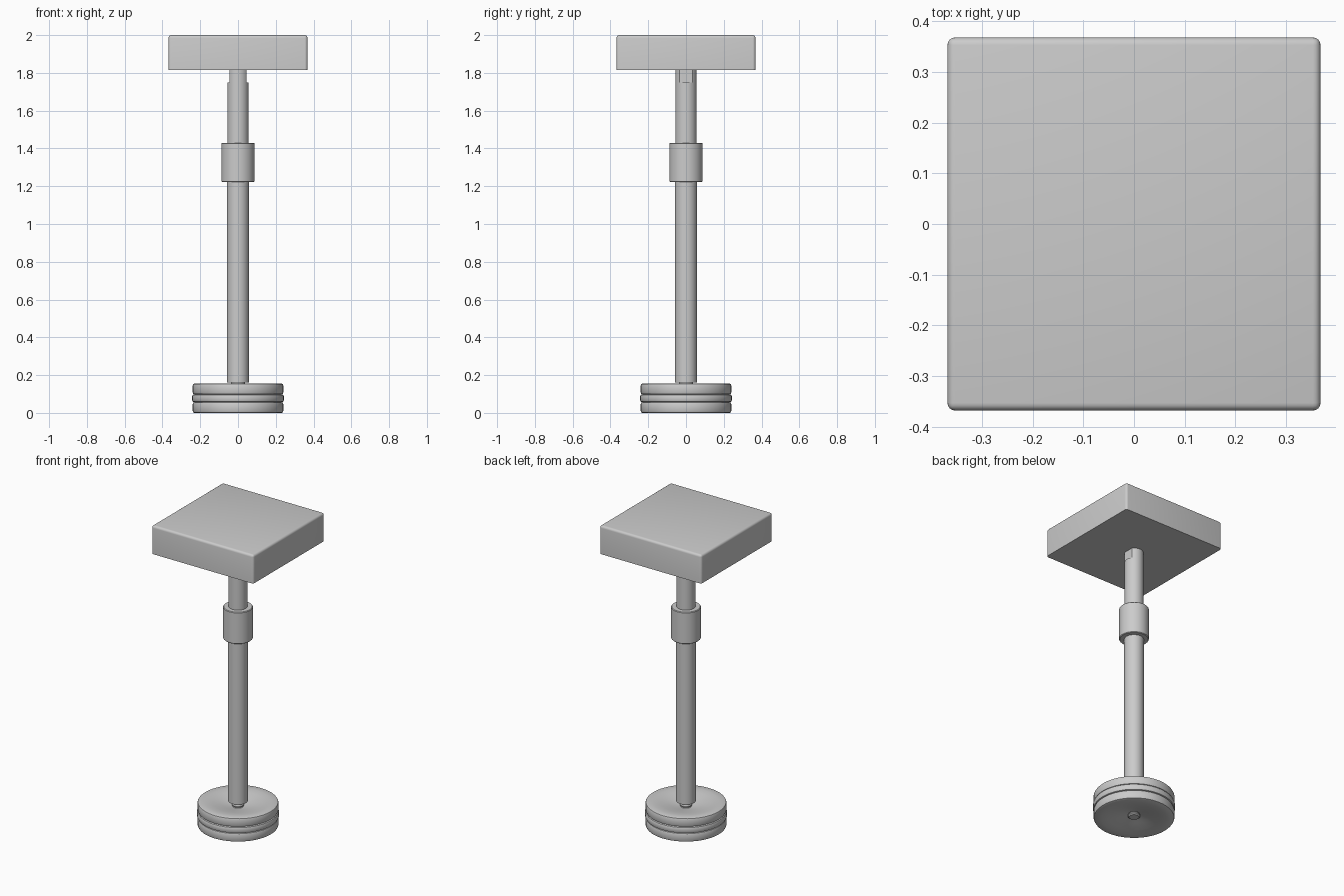
import bpy, bmesh, math

if "Cube" in bpy.data.objects:
    bpy.data.objects.remove(bpy.data.objects["Cube"])


def finish(name, bm, angle=35):
    bmesh.ops.recalc_face_normals(bm, faces=bm.faces)
    me = bpy.data.meshes.new(name)
    bm.to_mesh(me)
    bm.free()
    ob = bpy.data.objects.new(name, me)
    bpy.context.collection.objects.link(ob)
    bpy.ops.object.select_all(action='DESELECT')
    ob.select_set(True)
    bpy.context.view_layer.objects.active = ob
    bpy.ops.object.shade_smooth_by_angle(angle=math.radians(angle))
    return ob


def lathe(name, profile, closed=False, segs=48):
    """Spin an (r, z) profile around the z axis."""
    bm = bmesh.new()
    vs = [bm.verts.new((r, 0, z)) for r, z in profile]
    es = [bm.edges.new(p) for p in zip(vs, vs[1:])]
    if closed:
        es.append(bm.edges.new((vs[-1], vs[0])))
    bmesh.ops.spin(bm, geom=vs + es, cent=(0, 0, 0), axis=(0, 0, 1),
                   angle=2 * math.pi, steps=segs)
    bmesh.ops.remove_doubles(bm, verts=bm.verts, dist=1e-5)
    return finish(name, bm)


def rod(name, r, z0, z1):
    return lathe(name, [(0, z0), (r, z0), (r, z1), (0, z1)])


# Base: three stacked weight plates, outer ones dished toward the hub
def plate(name, z0, z1, r, dish_low, dish_high):
    c = 0.01
    lathe(name, [(0.03, z0 + dish_low), (0.09, z0 + dish_low * 0.6),
                 (0.15, z0 + dish_low * 0.15), (0.19, z0),
                 (r - c, z0), (r - 0.003, z0 + 0.003), (r, z0 + c),
                 (r, z1 - c), (r - 0.003, z1 - 0.003), (r - c, z1),
                 (0.19, z1), (0.15, z1 - dish_high * 0.15),
                 (0.09, z1 - dish_high * 0.6), (0.03, z1 - dish_high)],
          closed=True)


plate("base_plate_lower", 0.0, 0.057, 0.24, 0.03, 0.0)
plate("base_plate_middle", 0.057, 0.098, 0.243, 0.0, 0.0)
plate("base_plate_upper", 0.098, 0.155, 0.24, 0.0, 0.03)

# Threaded stud through the plates
thread = [(0, 0.008)]
for i in range(8):
    z = 0.008 + i * 0.02
    thread += [(0.03, z), (0.037, z + 0.006), (0.037, z + 0.012)]
thread += [(0.03, 0.17), (0, 0.17)]
lathe("base_stud", thread)

# Telescoping pole and clamp collar
rod("lower_pole", 0.058, 0.16, 1.32)
rod("upper_pole", 0.056, 1.3, 1.75)
collar = [(0.05, 1.222), (0.084, 1.222), (0.088, 1.226), (0.088, 1.426),
          (0.084, 1.43), (0.05, 1.43)]
lathe("clamp_collar", collar, closed=True)

# Pole tip with a flat on each side
bm = bmesh.new()
bmesh.ops.create_cone(bm, cap_ends=True, segments=48, radius1=0.056,
                      radius2=0.056, depth=0.08)
for v in bm.verts:
    v.co.x = max(-0.045, min(0.045, v.co.x))
    v.co.z += 1.78
finish("pole_tip", bm)

# Square top block with softened upper and vertical edges
bm = bmesh.new()
bmesh.ops.create_cube(bm, size=1)
for v in bm.verts:
    v.co = (v.co.x * 0.736, v.co.y * 0.736, 1.9075 + v.co.z * 0.185)
edges = [e for e in bm.edges if any(v.co.z > 1.9 for v in e.verts)]
bmesh.ops.bevel(bm, geom=edges, offset=0.015, segments=4, profile=0.5,
                affect='EDGES')
finish("top_block", bm)
